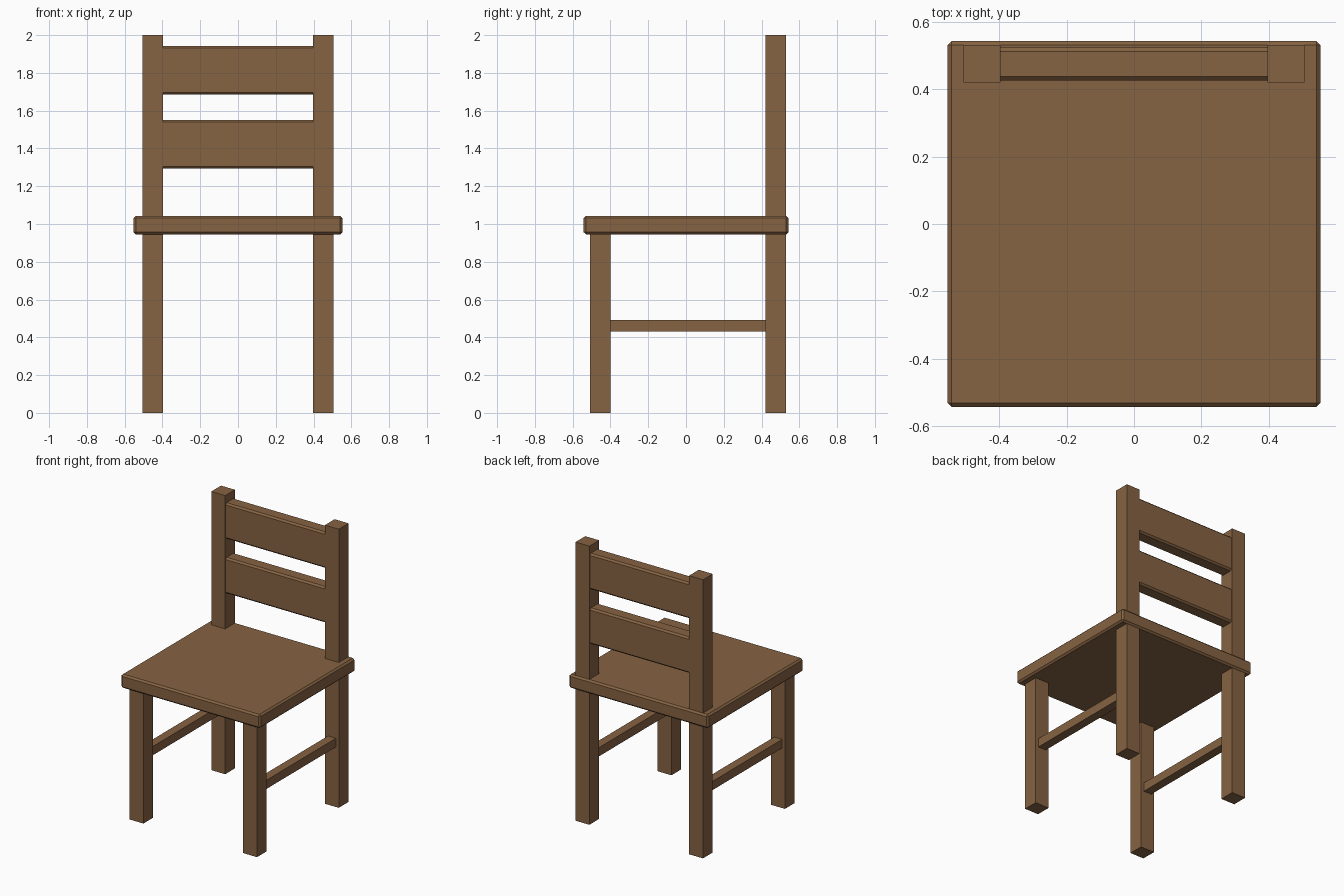
import bpy

if "Cube" in bpy.data.objects:
    bpy.data.objects.remove(bpy.data.objects["Cube"])

wood = bpy.data.materials.new("brown wood")
wood.diffuse_color = (0.24, 0.125, 0.055, 1)
wood.use_nodes = True
wood.node_tree.nodes["Principled BSDF"].inputs["Base Color"].default_value = wood.diffuse_color


def box(name, x, y, z, chamfer=0):
    """Box from (min, max) ranges, optionally with chamfered edges."""
    ranges = (x, y, z)
    bpy.ops.mesh.primitive_cube_add(size=1, location=[(a + b) / 2 for a, b in ranges])
    ob = bpy.context.object
    ob.name = name
    ob.scale = [b - a for a, b in ranges]
    bpy.ops.object.transform_apply(location=False, rotation=False, scale=True)
    ob.data.materials.append(wood)
    if chamfer:
        mod = ob.modifiers.new("chamfer", 'BEVEL')
        mod.width = chamfer
        mod.segments = 1
    return ob


# Seat
box("seat", (-0.553, 0.553), (-0.542, 0.542), (0.945, 1.043), 0.012)

# Legs and side stretchers, one set per side
for side, s in (("left", -1), ("right", 1)):
    outer = sorted((s * 0.396, s * 0.506))
    rail = sorted((s * 0.42, s * 0.483))
    box(f"front_leg_{side}", outer, (-0.507, -0.40), (0, 0.945))
    box(f"back_post_{side}", outer, (0.42, 0.53), (0, 2.0))
    box(f"stretcher_{side}", rail, (-0.40, 0.42), (0.43, 0.493))

# Back slats, ends let into the posts
for name, z in (("lower_slat", 1.293), ("upper_slat", 1.685)):
    box(name, (-0.41, 0.41), (0.425, 0.524), (z, z + 0.258), 0.012)
